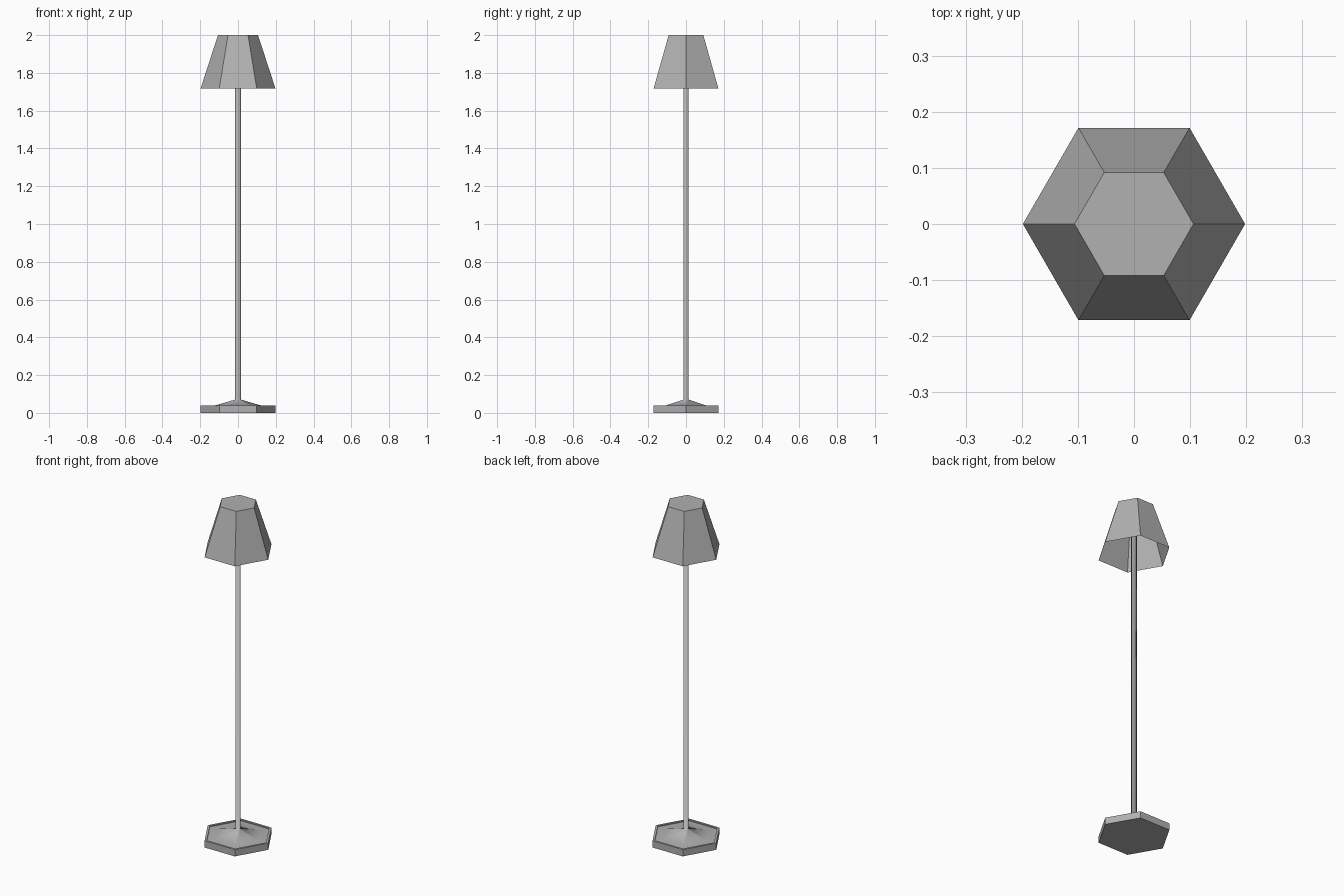
import bpy, bmesh
from math import cos, sin, tau

if "Cube" in bpy.data.objects:
    bpy.data.objects.remove(bpy.data.objects["Cube"])

grey = bpy.data.materials.new("mid_grey")
grey.diffuse_color = (0.44, 0.44, 0.44, 1)
grey.use_nodes = True
grey.node_tree.nodes["Principled BSDF"].inputs["Base Color"].default_value = grey.diffuse_color


def hex_lathe(name, profile, cap_start=False, cap_end=False, smooth=False):
    """Stack hexagonal rings of (radius, height)."""
    bm = bmesh.new()
    rings = [[bm.verts.new((r * cos(tau * i / 6), r * sin(tau * i / 6), z))
              for i in range(6)] for r, z in profile]
    for a, b in zip(rings, rings[1:]):
        for i in range(6):
            j = (i + 1) % 6
            bm.faces.new((a[i], a[j], b[j], b[i]))
    if cap_start:
        bm.faces.new(rings[0][::-1])
    if cap_end:
        bm.faces.new(rings[-1])
    for f in bm.faces:
        f.smooth = smooth
    mesh = bpy.data.meshes.new(name)
    bm.to_mesh(mesh)
    bm.free()
    mesh.materials.append(grey)
    obj = bpy.data.objects.new(name, mesh)
    bpy.context.collection.objects.link(obj)
    return obj


# Hexagonal foot with a thin raised rim
hex_lathe("base", [(0.198, 0), (0.198, 0.04), (0.184, 0.04), (0.184, 0.034)],
          cap_start=True)

# Foot top sweeping up into the slim pole, one softly shaded surface
hex_lathe("pole", [(0.184, 0.034), (0.13, 0.037), (0.016, 0.07), (0.016, 1.998)],
          cap_end=True, smooth=True)

# Hexagonal lampshade, open underneath and closed on top
hex_lathe("shade", [(0.198, 1.718), (0.106, 2.0)], cap_end=True)
